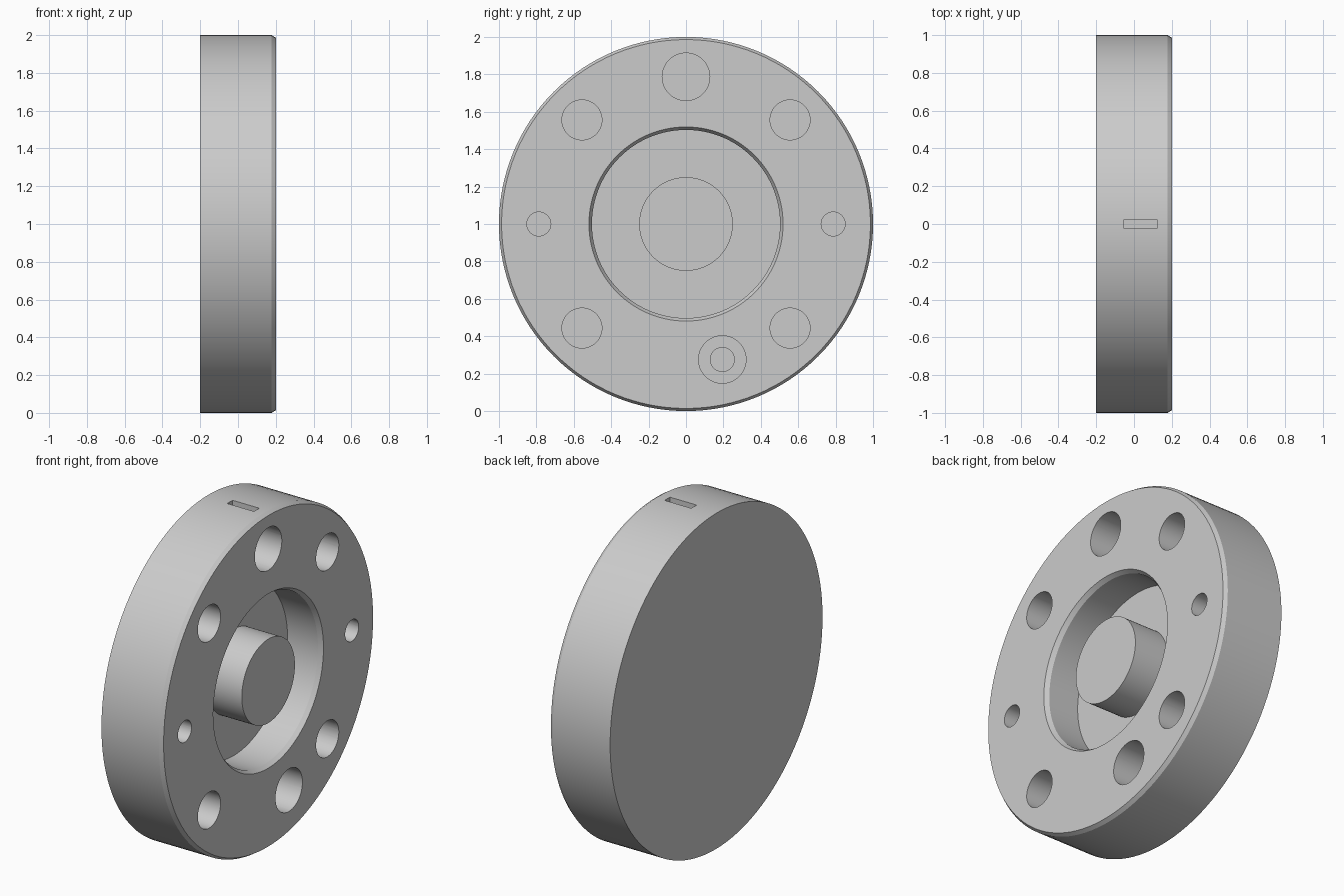
import bpy, bmesh
from math import radians, sin, cos, pi
from mathutils import Matrix, Vector

cube = bpy.data.objects.get("Cube")
if cube:
    bpy.data.objects.remove(cube, do_unlink=True)

AXIS_Z = 1.0       # height of the disc axis
FACE_X = 0.2       # front face of the disc
FLOOR_X = -0.025   # floor of recess and holes

# Single plain material
grey = bpy.data.materials.new("plain grey")
grey.use_nodes = True
colour = (0.6, 0.6, 0.6, 1)
grey.diffuse_color = colour
grey.node_tree.nodes["Principled BSDF"].inputs["Base Color"].default_value = colour


def make_object(name, bm):
    bmesh.ops.recalc_face_normals(bm, faces=bm.faces)
    mesh = bpy.data.meshes.new(name)
    bm.to_mesh(mesh)
    bm.free()
    mesh.materials.append(grey)
    obj = bpy.data.objects.new(name, mesh)
    bpy.context.collection.objects.link(obj)
    return obj


def lathe(name, profile, steps=128):
    """Revolve (x, radius) points about the disc axis."""
    bm = bmesh.new()
    verts = [bm.verts.new((x, 0, AXIS_Z + r)) for x, r in profile]
    edges = [bm.edges.new(pair) for pair in zip(verts, verts[1:])]
    bmesh.ops.spin(bm, geom=verts + edges, cent=(0, 0, AXIS_Z), axis=(1, 0, 0),
                   angle=2 * pi, steps=steps, use_merge=True)
    bmesh.ops.remove_doubles(bm, verts=bm.verts, dist=1e-5)
    return make_object(name, bm)


def cut(target, cutter):
    cutter.hide_render = True
    mod = target.modifiers.new("cut", 'BOOLEAN')
    mod.operation, mod.solver, mod.object = 'DIFFERENCE', 'EXACT', cutter
    bpy.context.view_layer.objects.active = target
    bpy.ops.object.modifier_apply(modifier=mod.name)
    bpy.data.objects.remove(cutter, do_unlink=True)


def drill(target, angle, distance, radius, bottom=FLOOR_X):
    """Blind hole in the face; angle is measured from the top towards +y."""
    a = radians(angle)
    top = FACE_X + 0.1
    centre = Vector(((top + bottom) / 2, distance * sin(a), AXIS_Z + distance * cos(a)))
    bm = bmesh.new()
    bmesh.ops.create_cone(bm, cap_ends=True, segments=48, radius1=radius, radius2=radius,
                          depth=top - bottom,
                          matrix=Matrix.Translation(centre) @ Matrix.Rotation(pi / 2, 4, 'Y'))
    cut(target, make_object("hole_cutter", bm))


# Disc with chamfered rim, ring-shaped recess and central boss
disc = lathe("flange_disc", [
    (-0.2, 0), (-0.2, 1), (0.178, 1), (FACE_X, 0.986),
    (FACE_X, 0.519), (0.175, 0.503), (FLOOR_X, 0.503),
    (FLOOR_X, 0.25), (FACE_X, 0.25), (FACE_X, 0)])

# Large top hole, four bolt holes and two dowel holes
drill(disc, 0, 0.787, 0.127)
for angle in (45, 135, 225, 315):
    drill(disc, angle, 0.787, 0.107)
for angle in (90, 270):
    drill(disc, angle, 0.787, 0.064)

# Counterbored hole near the bottom
drill(disc, 165, 0.75, 0.127)
drill(disc, 165, 0.75, 0.064, FLOOR_X - 0.1)

# Narrow slot in the top of the rim
bm = bmesh.new()
bmesh.ops.create_cube(bm, size=1, matrix=Matrix.Translation((0.035, 0, 2.02))
                      @ Matrix.Diagonal((0.176, 0.05, 0.1, 1)))
cut(disc, make_object("slot_cutter", bm))

# Smooth curved walls, crisp edges
bpy.ops.object.select_all(action='DESELECT')
disc.select_set(True)
bpy.context.view_layer.objects.active = disc
bpy.ops.object.shade_smooth_by_angle(angle=radians(20))
